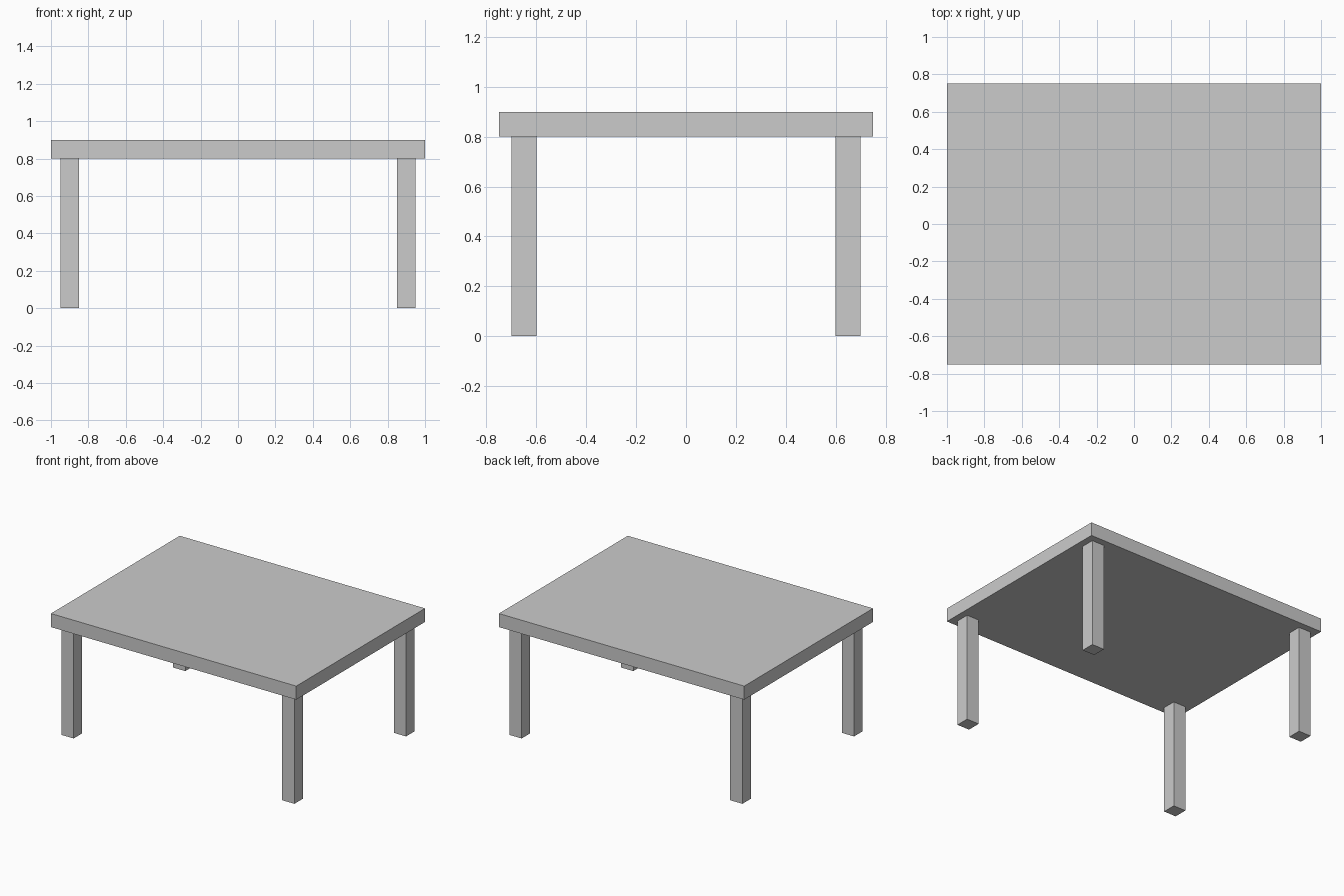
import bpy

if "Cube" in bpy.data.objects:
    bpy.data.objects.remove(bpy.data.objects["Cube"])


def box(name, center, size):
    bpy.ops.mesh.primitive_cube_add(size=1, location=center)
    obj = bpy.context.object
    obj.name = name
    obj.scale = size
    bpy.ops.object.transform_apply(location=False, rotation=False, scale=True)
    return obj


# Table top
box("table_top", (0, 0, 0.85), (2.0, 1.5, 0.1))

# Four square legs, inset from the edges
for y, depth in ((-0.65, "front"), (0.65, "back")):
    for x, side in ((-0.9, "left"), (0.9, "right")):
        box(f"{depth}_{side}_leg", (x, y, 0.4), (0.1, 0.1, 0.8))
